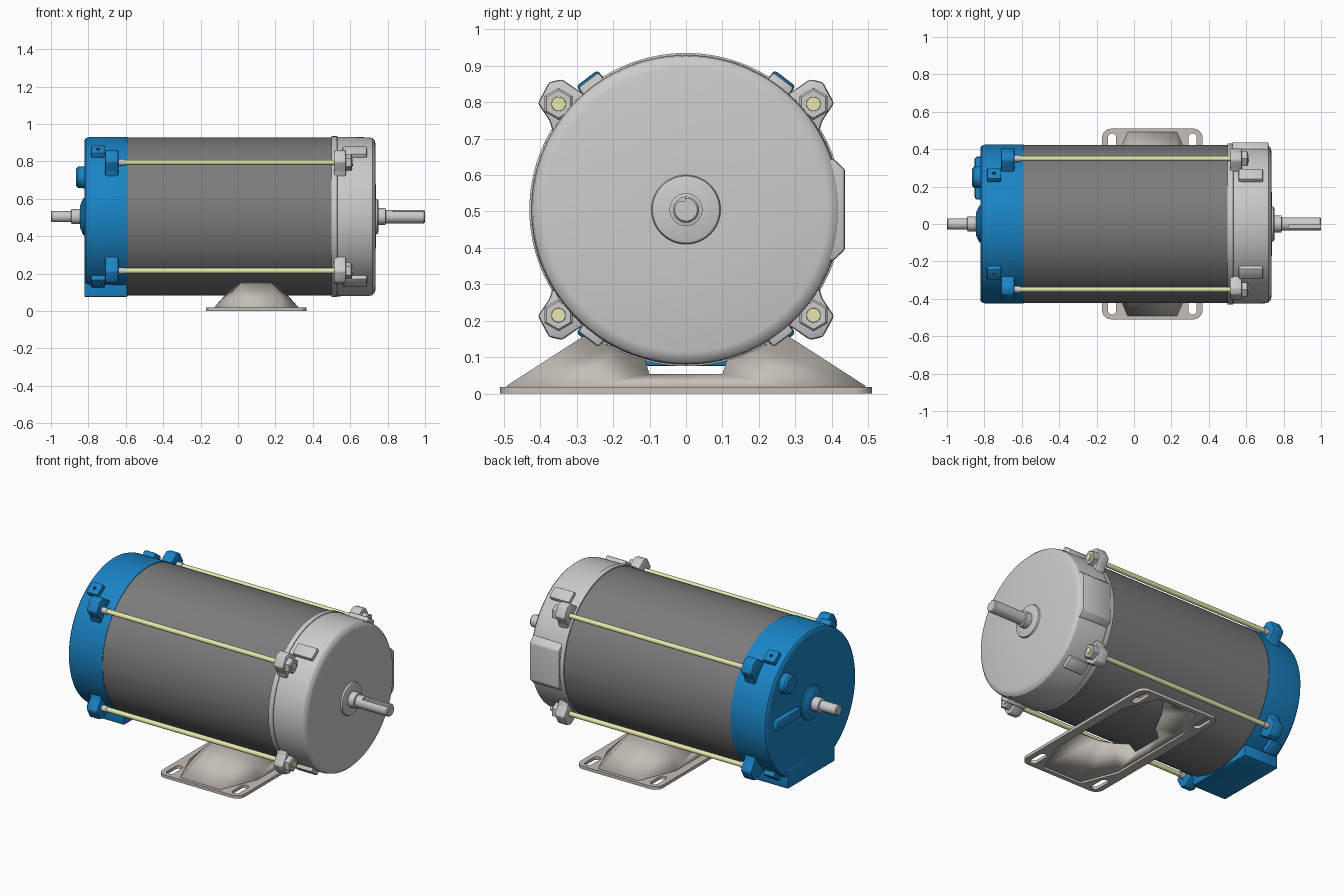
import bpy, bmesh, math
from mathutils import Vector

if "Cube" in bpy.data.objects:
    bpy.data.objects.remove(bpy.data.objects["Cube"])

ZC = 0.505  # height of the motor axis


def material(name, rgb):
    m = bpy.data.materials.new(name)
    m.diffuse_color = (*rgb, 1)
    m.use_nodes = True
    m.node_tree.nodes["Principled BSDF"].inputs["Base Color"].default_value = m.diffuse_color
    return m


BLUE = material("blue_paint", (0.01, 0.23, 0.56))
DARK = material("dark_grey", (0.2, 0.2, 0.2))
YELLOW = material("pale_yellow", (0.8, 0.8, 0.42))
WARM = material("warm_grey", (0.56, 0.52, 0.48))
GREY = material("light_grey", (0.55, 0.55, 0.55))


def finish(name, bm, mat=GREY):
    bmesh.ops.recalc_face_normals(bm, faces=bm.faces)
    me = bpy.data.meshes.new(name)
    bm.to_mesh(me)
    bm.free()
    ob = bpy.data.objects.new(name, me)
    bpy.context.scene.collection.objects.link(ob)
    me.materials.append(mat)
    smooth(ob)
    return ob


def select(ob):
    bpy.ops.object.select_all(action='DESELECT')
    ob.select_set(True)
    bpy.context.view_layer.objects.active = ob


def smooth(ob):
    select(ob)
    bpy.ops.object.shade_smooth_by_angle(angle=math.radians(32))


def lathe(name, pts, mat=GREY, y=0, z=0, n=96):
    """Revolve (x, radius) points around a line parallel to x."""
    bm = bmesh.new()
    vs = [bm.verts.new((x, y, ZC + z + r)) for x, r in pts]
    es = [bm.edges.new(p) for p in zip(vs, vs[1:])]
    bmesh.ops.spin(bm, geom=vs + es, cent=(0, y, ZC + z), axis=(1, 0, 0),
                   angle=2 * math.pi, steps=n)
    bmesh.ops.remove_doubles(bm, verts=bm.verts, dist=1e-5)
    return finish(name, bm, mat)


def prism(name, pts, x0, x1, mat=GREY, bevel=0.008):
    """Extrude a (y, z from axis) outline along x."""
    bm = bmesh.new()
    f = bm.faces.new([bm.verts.new((x0, y, ZC + z)) for y, z in pts])
    r = bmesh.ops.extrude_face_region(bm, geom=[f])
    for v in r['geom']:
        if isinstance(v, bmesh.types.BMVert):
            v.co.x = x1
    bmesh.ops.recalc_face_normals(bm, faces=bm.faces)
    if bevel:
        bmesh.ops.bevel(bm, geom=list(bm.edges), offset=bevel, segments=2,
                        profile=0.5, affect='EDGES', clamp_overlap=True)
    return finish(name, bm, mat)


def rod(name, r, a, b, mat=GREY):
    a, b = Vector(a), Vector(b)
    bm = bmesh.new()
    bmesh.ops.create_cone(bm, cap_ends=True, segments=32, radius1=r, radius2=r,
                          depth=(b - a).length)
    q = (b - a).to_track_quat('Z', 'Y').to_matrix()
    for v in bm.verts:
        v.co = q @ v.co + (a + b) / 2
    return finish(name, bm, mat)


def cut(obs, cutter):
    cutter.hide_render = True
    for ob in obs:
        select(ob)
        m = ob.modifiers.new("cut", 'BOOLEAN')
        m.operation, m.solver, m.object = 'DIFFERENCE', 'EXACT', cutter
        bpy.ops.object.modifier_apply(modifier=m.name)
        smooth(ob)
    bpy.data.objects.remove(cutter)


# motor shell and end caps
lathe("motor_shell", [(-0.6, 0), (-0.6, 0.423), (0.51, 0.423), (0.51, 0)], DARK, n=128)
rear = lathe("rear_cap", [(-0.59, 0), (-0.59, 0.426), (-0.795, 0.425), (-0.812, 0.42),
                          (-0.82, 0.41), (-0.822, 0.395), (-0.822, 0.1), (-0.828, 0.097),
                          (-0.84, 0.07), (-0.845, 0.06), (-0.845, 0)], BLUE, n=128)
lathe("front_cap", [(0.5, 0), (0.5, 0.43), (0.53, 0.43), (0.531, 0.426), (0.7, 0.424),
                    (0.718, 0.42), (0.73, 0.408), (0.735, 0.39), (0.737, 0.095),
                    (0.747, 0.092), (0.75, 0.085), (0.75, 0)], n=128)

# shaft with key slot and cross hole
shaft = lathe("shaft", [(-1, 0), (-1, 0.026), (-0.995, 0.03), (-0.893, 0.03), (-0.89, 0.04),
                        (-0.8, 0.04), (0.7, 0.045), (0.788, 0.045), (0.79, 0.036),
                        (0.994, 0.036), (1, 0.031), (1, 0)], n=48)
cut([shaft], prism("key_slot", [(-0.023, 0.024), (-0.003, 0.024), (-0.003, 0.06),
                                (-0.023, 0.06)], 0.83, 1.05, bevel=0))
cut([shaft], rod("cross_hole", 0.01, (-0.945, -0.1, ZC), (-0.945, 0.1, ZC)))
cut([shaft], rod("centre_hole", 0.012, (0.98, 0, ZC), (1.1, 0, ZC)))

# wiring box under the rear cap, with two cable holes
box = prism("wiring_box", [(-0.22, -0.43), (0.22, -0.43), (0.22, -0.3), (-0.22, -0.3)],
            -0.822, -0.592, BLUE)
for y, r in ((0.09, 0.058), (-0.12, 0.044)):
    cut([rear, box], rod("cable_cutter", r, (-0.71, y, -0.1), (-0.71, y, 0.19)))
    rod("cable_hole_plug", r - 0.001, (-0.71, y, 0.15), (-0.71, y, 0.189))

# raised details on the rear face
lathe("rear_round_boss", [(-0.8, 0), (-0.8, 0.06), (-0.855, 0.057), (-0.866, 0.046),
                          (-0.866, 0)], BLUE, y=0.25, z=0.21, n=40)
prism("rear_bar", [(0.13, -0.03), (0.36, -0.03), (0.36, 0.03), (0.13, 0.03)],
      -0.852, -0.8, BLUE, 0.015)

# flat pad on the back side of the front cap
prism("side_pad", [(0.3, 0.15), (0.405, 0.14), (0.437, 0.11), (0.437, -0.11),
                   (0.405, -0.14), (0.3, -0.15)], 0.525, 0.72)

# four tie rods with lugs, nuts and tabs
LUG = [(0.3, 0.33), (0.34, 0.358), (0.376, 0.35), (0.407, 0.292), (0.374, 0.243),
       (0.362, 0.2), (0.22, 0.15), (0.2, 0.27)]
ANG = math.radians(53)
TAB = [(r * math.cos(ANG) - t * math.sin(ANG), r * math.sin(ANG) + t * math.cos(ANG))
       for r, t in ((0.36, -0.04), (0.452, -0.036), (0.452, 0.036), (0.36, 0.04))]
for sy in (1, -1):
    for sz in (1, -1):
        y, z = 0.35 * sy, 0.29 * sz
        lug = [(a * sy, b * sz) for a, b in LUG]
        tab = [(a * sy, b * sz) for a, b in TAB]
        prism("front_lug", lug, 0.512, 0.578)
        prism("rear_lug", lug, -0.71, -0.64, BLUE)
        prism("front_tab", [(a * 0.987, b * 0.987) for a, b in tab], 0.56, 0.69)
        rear_tab = prism("rear_tab", tab, -0.785, -0.71, BLUE)
        d = Vector((0, sy * math.cos(ANG), sz * math.sin(ANG)))
        c = Vector((-0.748, 0, ZC))
        cut([rear_tab], rod("tab_hole", 0.009, c + d * 0.435, c + d * 0.5))
        lathe("tie_rod", [(-0.66, 0), (-0.66, 0.014), (0.6, 0.014), (0.6, 0.021),
                          (0.615, 0.019), (0.615, 0)], YELLOW, y, z, 24)
        lathe("rear_collar", [(-0.65, 0), (-0.65, 0.018), (-0.608, 0.018), (-0.608, 0)],
              GREY, y, z, 24)
        lathe("nut", [(0.57, 0), (0.57, 0.044), (0.604, 0.044), (0.61, 0.038), (0.61, 0)],
              GREY, y, z, 6)

# foot plate: rounded outline with a central opening and four slots
FX = 0.098


def rounded(cx, cy, hx, hy, r):
    pts = []
    for k, (sx, sy) in enumerate(((1, 1), (-1, 1), (-1, -1), (1, -1))):
        for i in range(7):
            a = math.pi / 2 * (k + i / 6)
            pts.append((cx + sx * (hx - r) + r * math.cos(a), cy + sy * (hy - r) + r * math.sin(a)))
    return pts


cu = bpy.data.curves.new("foot_plate", 'CURVE')
cu.dimensions, cu.fill_mode, cu.extrude = '2D', 'BOTH', 0.009
opening = [(FX + x, y) for x, y in ((0.13, 0.485), (-0.13, 0.485), (-0.215, 0.27), (-0.215, -0.27),
                                    (-0.13, -0.485), (0.13, -0.485), (0.215, -0.27), (0.215, 0.27))]
loops = [rounded(FX, 0, 0.269, 0.51, 0.05), opening]
loops += [rounded(FX + sx * 0.215, sy * 0.425, 0.022, 0.06, 0.0219) for sx in (1, -1) for sy in (1, -1)]
for pts in loops:
    s = cu.splines.new('POLY')
    s.points.add(len(pts) - 1)
    for p, (x, y) in zip(s.points, pts):
        p.co = (x, y, 0, 1)
    s.use_cyclic_u = True
plate = bpy.data.objects.new("foot_plate", cu)
bpy.context.scene.collection.objects.link(plate)
plate.location.z = 0.009
cu.materials.append(WARM)
select(plate)
bpy.ops.object.convert(target='MESH')
smooth(bpy.context.object)

# pressed saddle rising from the plate to the shell
A, T, B, C = (0.13, 0.49, 0.016), (0.075, 0.275, 0.155), (0.22, 0.27, 0.016), (0.125, 0.2, 0.122)
WALL = [B, (0.22, 0, 0.016), (0.191, 0, 0.05), (0.191, 0.1, 0.05), (0.155, 0.113, 0.09), C]
bm = bmesh.new()
for sy in (1, -1):
    def face(pts, sx):
        bm.faces.new([bm.verts.new((FX + sx * x, sy * y, z)) for x, y, z in pts])
    face([A, (-A[0], *A[1:]), (-T[0], *T[1:]), T], 1)
    for sx in (1, -1):
        face([A, B, C, T], sx)
        face(WALL, sx)
bmesh.ops.remove_doubles(bm, verts=bm.verts, dist=1e-4)
saddle = finish("foot_saddle", bm, WARM)
m = saddle.modifiers.new("thickness", 'SOLIDIFY')
m.thickness, m.offset = 0.012, 0
